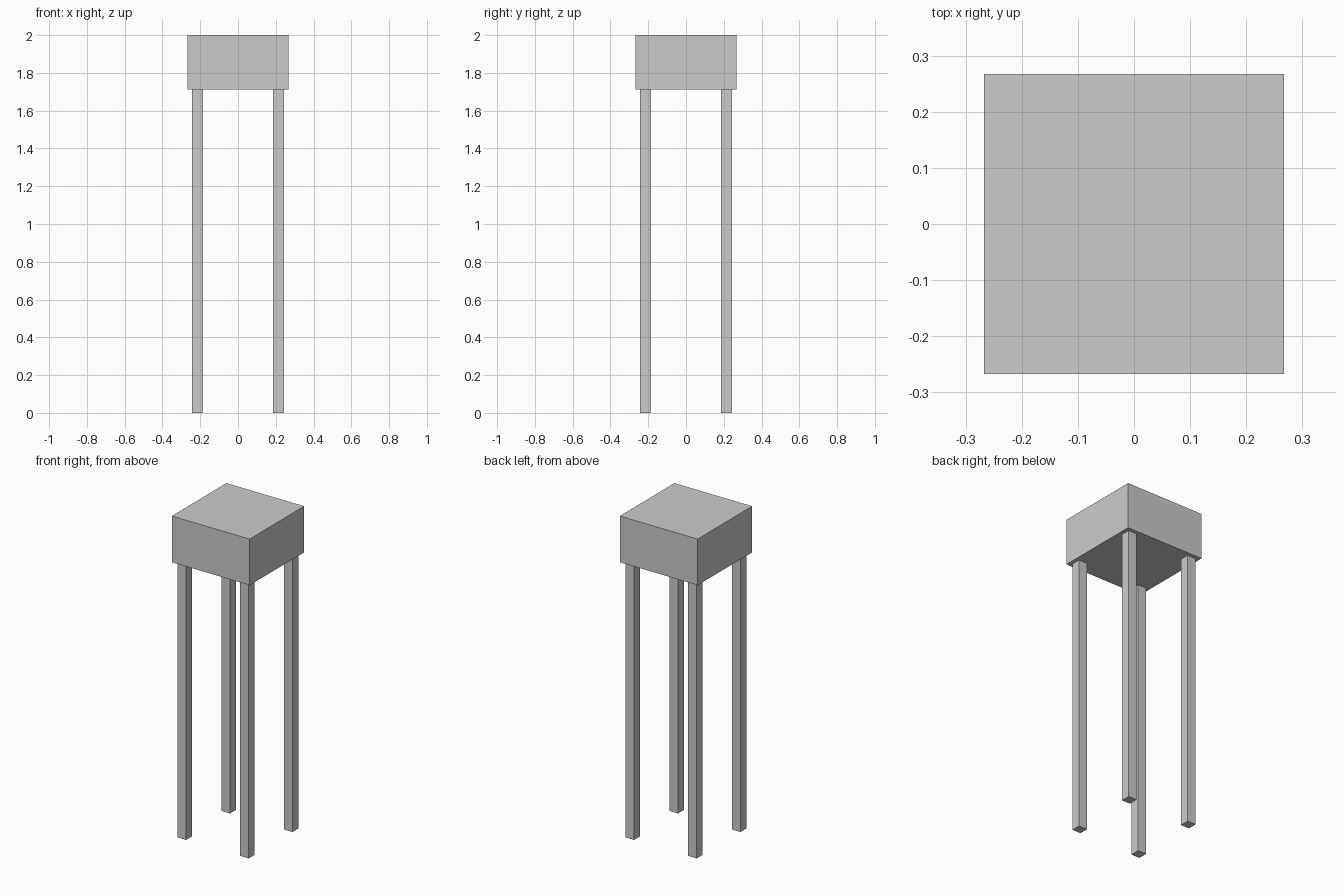
import bpy

if "Cube" in bpy.data.objects:
    bpy.data.objects.remove(bpy.data.objects["Cube"])

SEAT_W, SEAT_BOTTOM, TOP = 0.535, 1.713, 2.0
LEG_W, LEG_OFFSET = 0.058, 0.215


def box(name, size, center):
    bpy.ops.mesh.primitive_cube_add(size=1, location=center)
    obj = bpy.context.object
    obj.name = name
    obj.scale = size
    bpy.ops.object.transform_apply(location=False, rotation=False, scale=True)
    return obj


# Thick square seat block
box("seat", (SEAT_W, SEAT_W, TOP - SEAT_BOTTOM), (0, 0, (TOP + SEAT_BOTTOM) / 2))

# Four straight square legs
for y_name, sy in (("front", -1), ("back", 1)):
    for x_name, sx in (("left", -1), ("right", 1)):
        box(f"{y_name}_{x_name}_leg", (LEG_W, LEG_W, SEAT_BOTTOM),
            (sx * LEG_OFFSET, sy * LEG_OFFSET, SEAT_BOTTOM / 2))
